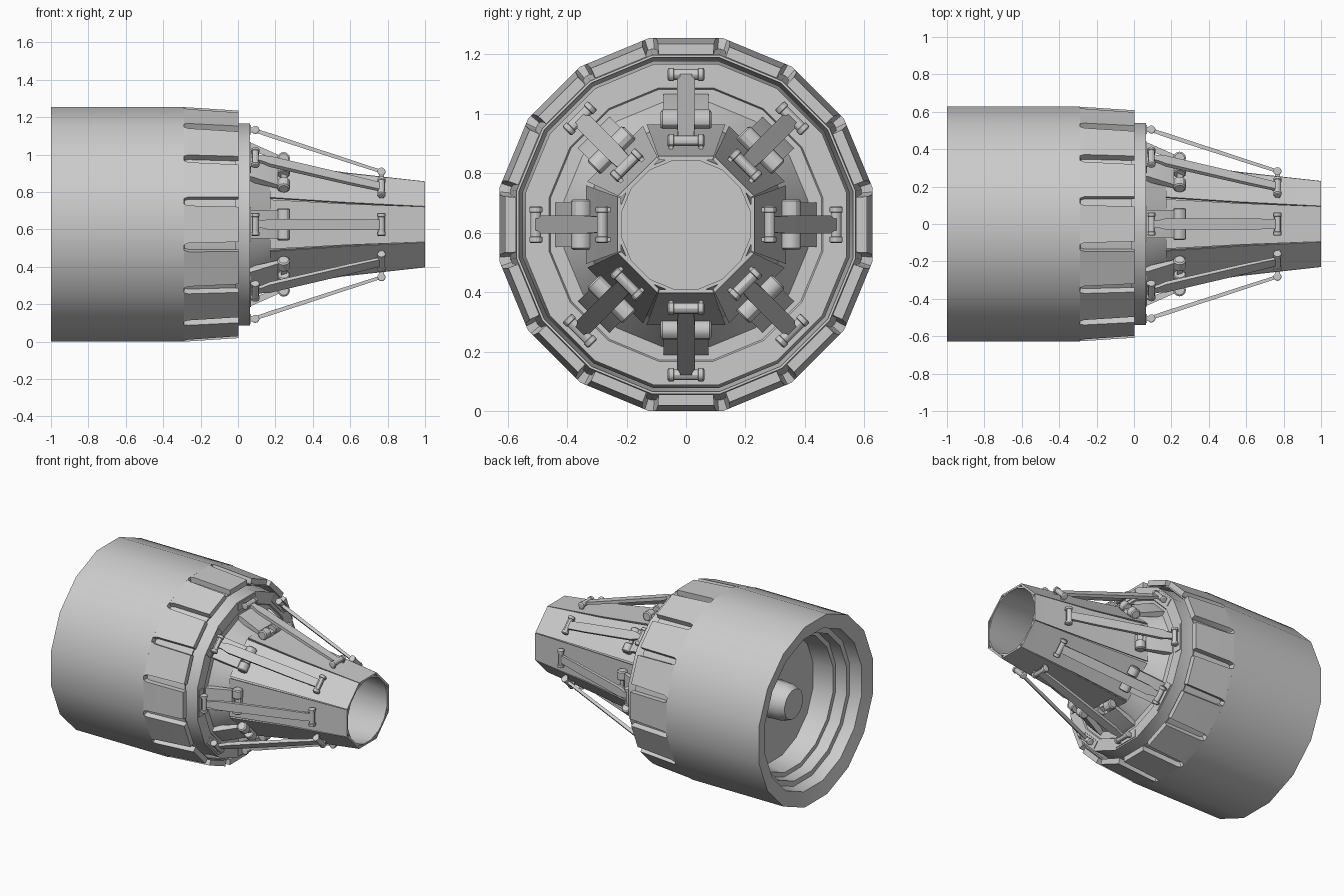
import bpy, bmesh
from math import pi, sin, cos, tan, radians

if "Cube" in bpy.data.objects:
    bpy.data.objects.remove(bpy.data.objects["Cube"])

CZ = 0.627   # height of the engine axis


def place(x, r, t, a):
    """Axial x, radial r, tangential t at angle a around the engine axis."""
    return (x, r * sin(a) + t * cos(a), CZ + r * cos(a) - t * sin(a))


def finish(bm, name, smooth=30):
    bmesh.ops.recalc_face_normals(bm, faces=bm.faces)
    me = bpy.data.meshes.new(name)
    bm.to_mesh(me)
    bm.free()
    ob = bpy.data.objects.new(name, me)
    bpy.context.collection.objects.link(ob)
    bpy.ops.object.select_all(action='DESELECT')
    ob.select_set(True)
    bpy.context.view_layer.objects.active = ob
    bpy.ops.object.shade_smooth_by_angle(angle=radians(smooth))
    return ob


def lathe(name, prof, n=16, closed=True):
    """Revolve (x, apothem) points around the x axis with flats at top and sides."""
    bm = bmesh.new()
    rings = []
    for x, ap in prof:
        r = ap / cos(pi / n)
        rings.append([bm.verts.new(place(x, r, 0, (k + .5) * 2 * pi / n)) for k in range(n)])
    pairs = list(zip(rings, rings[1:] + rings[:1]))
    for p, q in pairs if closed else pairs[:-1]:
        for k in range(n):
            j = (k + 1) % n
            bm.faces.new((p[k], p[j], q[j], q[k]))
    if not closed:
        bm.faces.new(rings[0])
        bm.faces.new(rings[-1])
    return finish(bm, name)


def strip(bm, sections, a):
    """Solid strip through sections (x, outer r, inner r, half width outer, half width inner)."""
    prev = None
    for x, ro, ri, wo, wi in sections:
        cur = [bm.verts.new(place(x, r, t, a)) for r, t in ((ro, -wo), (ro, wo), (ri, wi), (ri, -wi))]
        if prev:
            for k in range(4):
                j = (k + 1) % 4
                bm.faces.new((prev[k], prev[j], cur[j], cur[k]))
        else:
            bm.faces.new(cur)
        prev = cur
    bm.faces.new(prev)


def pin(bm, x, r, stations, a, n=12):
    """Round pin along the tangent; stations are (t, radius)."""
    rings = [[bm.verts.new(place(x + rad * cos(2 * pi * k / n), r + rad * sin(2 * pi * k / n), t, a))
              for k in range(n)] for t, rad in stations]
    for p, q in zip(rings, rings[1:]):
        for k in range(n):
            j = (k + 1) % n
            bm.faces.new((p[k], p[j], q[j], q[k]))
    bm.faces.new(rings[0])
    bm.faces.new(rings[-1])


def repeat(name, count, build):
    bm = bmesh.new()
    for i in range(count):
        build(bm, i * 2 * pi / count)
    return finish(bm, name)


# Outer casing with stepped intake and tapered liner below the slots
lathe("outer_casing", [(-1, .627), (-.29, .627), (-.285, .59), (-.01, .57), (-.01, .562), (-.08, .555),
                       (-.6, .49), (-.87, .49), (-.9, .515), (-.98, .53)])

# Sixteen casing flaps separated by slots
k16 = tan(pi / 16)
repeat("casing_flaps", 16, lambda bm, a: strip(bm, [
    (-.292, .627, .59, .627 * k16 - .014, .59 * k16 - .008),
    (-.265, .6255, .588, .6255 * k16 - .024, .588 * k16 - .018),
    (.004, .608, .572, .608 * k16 - .027, .572 * k16 - .021)], a))

# Inner duct, bulkhead and hub
lathe("inner_duct", [(-.9, .515), (-.9, .48), (-.82, .475), (-.82, .445), (-.62, .42), (-.55, .41), (-.55, .495)])
lathe("bulkhead", [(-.68, .435), (-.64, .425)], closed=False)
lathe("hub", [(-.65, .125), (-.78, .12), (-.83, .10)], closed=False)

# Mounting ring the nozzle hangs from
lathe("mounting_ring", [(-.06, .55), (0, .54), (.065, .54), (.065, .46), (.055, .455), (.055, .41),
                        (.17, .335), (.17, .325), (-.03, .38), (-.08, .38)])

# Eight nozzle petals and the rounder seal liner beneath them
k8 = tan(pi / 8)
prof = [(.17, .337), (.57, .278), (1, .23)]
repeat("nozzle_petals", 8, lambda bm, a: strip(bm, [
    (x, r, r - .012, w * r * k8, w * (r - .012) * k8) for (x, r), w in zip(prof, (.95, .96, .985))], a))
lathe("nozzle_liner", [(x - .002, r - .003) for x, r in prof] +
      [(x - .002, r - .014) for x, r in prof[::-1]])

# Long flat control arms
repeat("control_arms", 8, lambda bm, a: strip(bm, [
    (.085, .514, .494, .02, .02), (.13, .50, .478, .02, .02), (.17, .488, .464, .03, .03),
    (.6, .346, .326, .03, .03), (.77, .29, .272, .026, .026)], a))


# Pins at both arm ends
def arm_pins(bm, a):
    for x, r in ((.093, .505), (.767, .282)):
        pin(bm, x, r, [(-.062, .016), (-.058, .022), (-.042, .022), (-.04, .018),
                       (.04, .018), (.042, .022), (.058, .022), (.062, .016)], a)


repeat("arm_pins", 8, arm_pins)


# Bracket plates, with lugs holding the pins
def brackets(bm, a):
    strip(bm, [(.06, .53, .48, .093, .093), (.07, .53, .48, .093, .093)], a)
    for s in (-.05, .05):
        for px, pr, h in ((.08, .505, .028), (.767, .264, .03)):
            for v in bmesh.ops.create_cube(bm, size=1)['verts']:
                x, t, r = v.co
                v.co = place(px + x * .025, pr + r * h, s + t * .014, a)


repeat("pin_brackets", 8, brackets)


# Short hinge links between ring and petals
def links(bm, a):
    strip(bm, [(.05, .44, .40, .075, .075), (.08, .432, .39, .075, .075), (.215, .372, .345, .075, .075)], a)
    strip(bm, [(.23, .36, .31, .025, .025), (.262, .345, .31, .025, .025)], a)


repeat("hinge_links", 8, links)


# Split hinge rollers
def rollers(bm, a):
    for s in (-1, 1):
        pin(bm, .244, .353, [(s * .025, .029), (s * .03, .034), (s * .079, .034), (s * .085, .026)], a)


repeat("hinge_rollers", 8, rollers)
